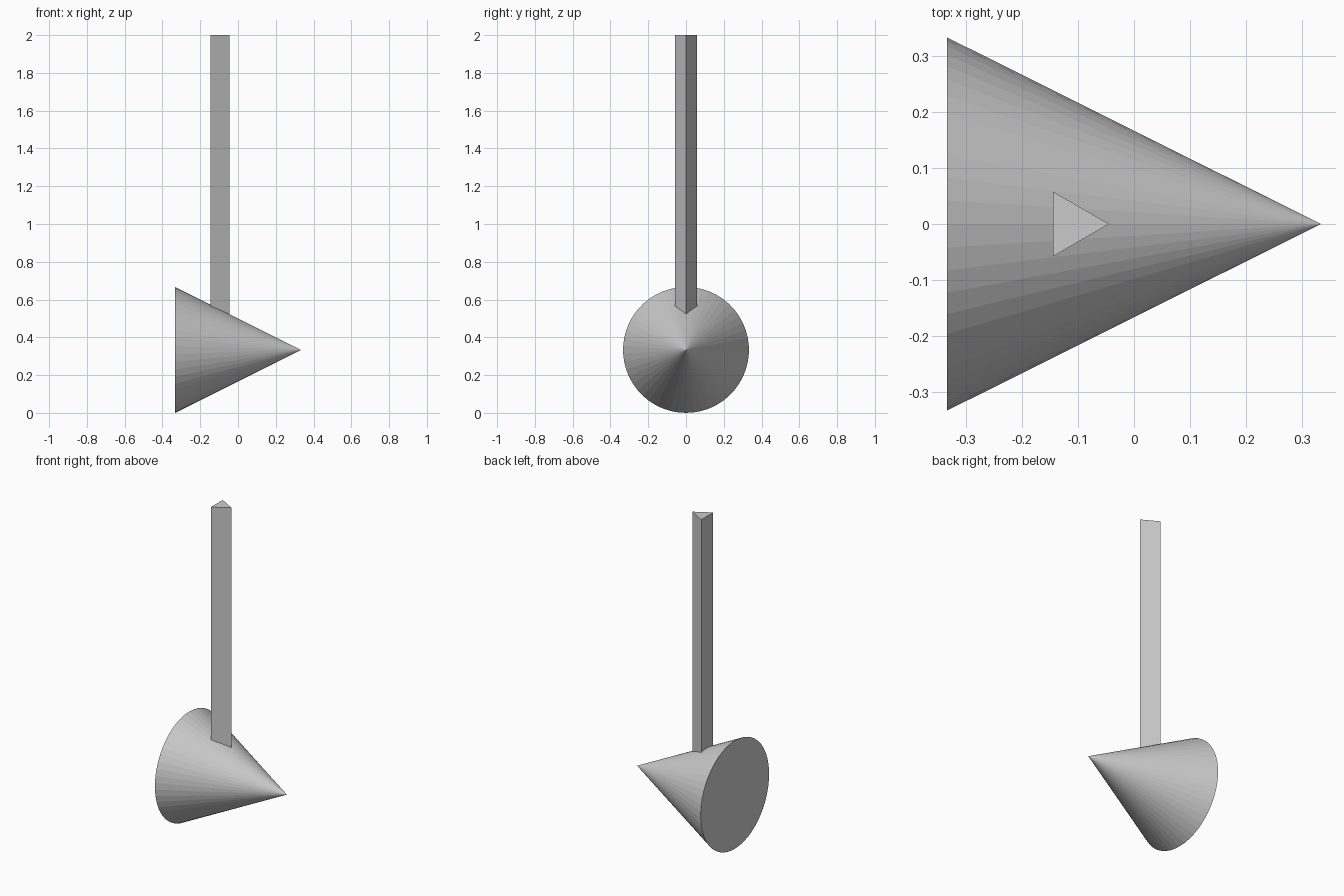
import bpy, bmesh
from math import radians
from mathutils import Matrix

if "Cube" in bpy.data.objects:
    bpy.data.objects.remove(bpy.data.objects["Cube"])

U = 1 / 3  # cone radius, base unit of the model


def add_cone(name, sides, r1, r2, depth, matrix):
    bm = bmesh.new()
    bmesh.ops.create_cone(bm, cap_ends=True, segments=sides,
                          radius1=r1, radius2=r2, depth=depth, matrix=matrix)
    bmesh.ops.remove_doubles(bm, verts=bm.verts, dist=1e-5)
    bmesh.ops.recalc_face_normals(bm, faces=bm.faces)
    mesh = bpy.data.meshes.new(name)
    bm.to_mesh(mesh)
    bm.free()
    obj = bpy.data.objects.new(name, mesh)
    bpy.context.collection.objects.link(obj)
    return obj


# Cone head lying on its side, tip towards +x
add_cone("cone_head", 50, U, 0, 2 * U,
         Matrix.Translation((0, 0, U))
         @ Matrix.Rotation(radians(90), 4, 'Y')
         @ Matrix.Rotation(radians(90), 4, 'Z'))

# Three-sided upright post, one edge towards +x, rooted at the cone's axis
add_cone("post", 3, 0.2 * U, 0.2 * U, 5 * U,
         Matrix.Translation((-U / 3, 0, 3.5 * U))
         @ Matrix.Rotation(radians(-90), 4, 'Z'))
